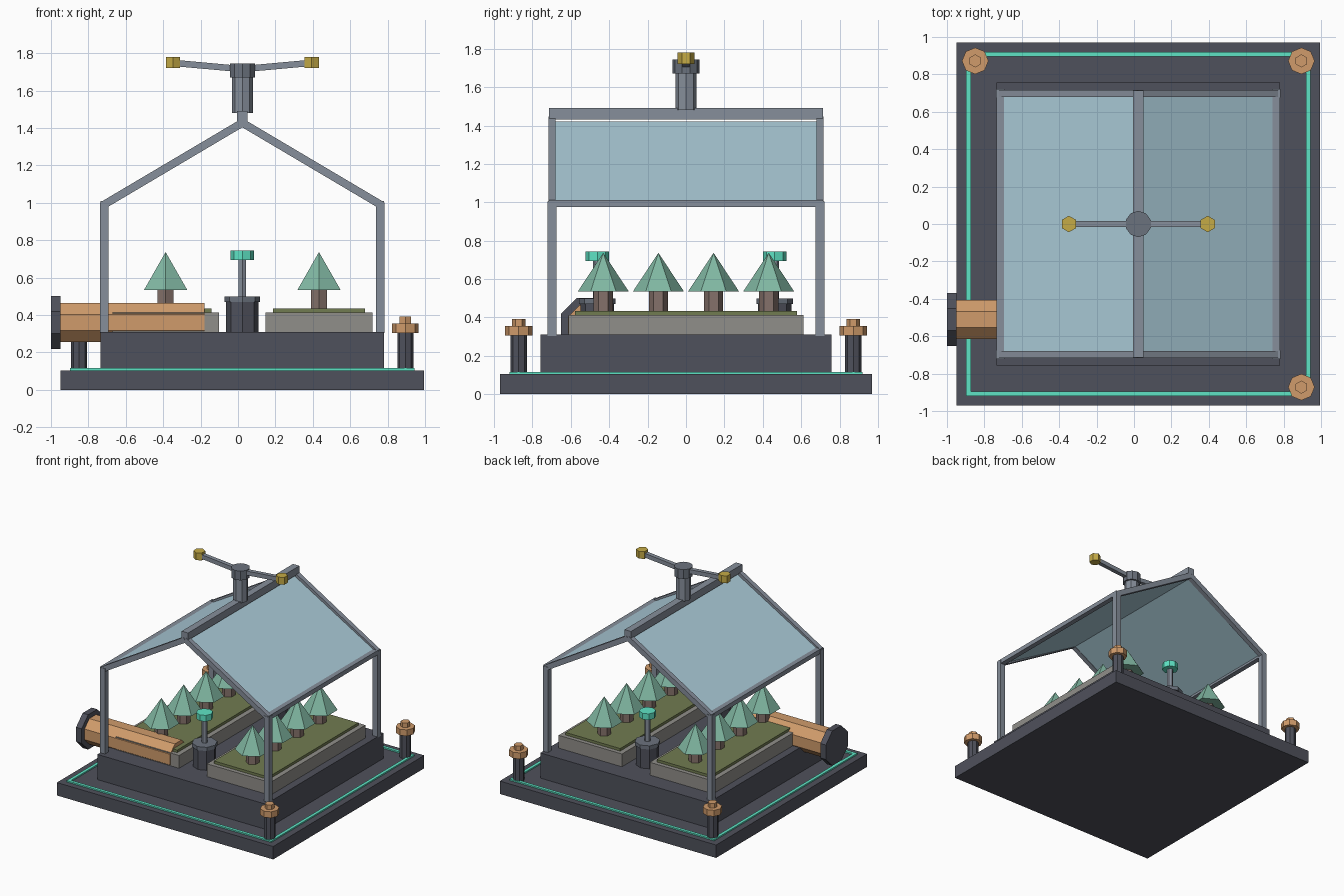
import bpy, math
from mathutils import Vector

if "Cube" in bpy.data.objects:
    bpy.data.objects.remove(bpy.data.objects["Cube"])

CX = 0.023  # centre line of the building


def material(name, hexcode):
    m = bpy.data.materials.new(name)
    rgb = [int(hexcode[i:i + 2], 16) / 255 for i in (0, 2, 4)]
    m.diffuse_color = [c ** 2.2 for c in rgb] + [1]
    m.use_nodes = True
    m.node_tree.nodes["Principled BSDF"].inputs["Base Color"].default_value = m.diffuse_color
    return m


DARK = material("dark_metal", "50525c")
STEEL = material("steel", "858d99")
IRON = material("iron", "6b727d")
TEAL = material("teal_glow", "5fe3c4")
COPPER = material("copper", "cf9a6b")
GOLD = material("gold", "c4aa48")
GLASS = material("glass", "aacbd8")
STONE = material("stone", "8f8d88")
SOIL = material("soil", "717b52")
BARK = material("bark", "84716a")
LEAF = material("leaf", "7fb5a0")


def finish(name, mat):
    ob = bpy.context.object
    ob.name = name
    ob.data.materials.append(mat)
    return ob


def box(name, loc, size, mat):
    bpy.ops.mesh.primitive_cube_add(size=1, location=loc)
    ob = finish(name, mat)
    ob.scale = size
    return ob


def bar(name, a, b, width_y, thick, mat):
    """Box running from a to b in the xz plane."""
    a, b = Vector(a), Vector(b)
    d = b - a
    ob = box(name, (a + b) / 2, (d.length, width_y, thick), mat)
    ob.rotation_euler.y = -math.atan2(d.z, d.x)
    return ob


def prism(name, x, y, z0, z1, r, sides, mat, r_top=None):
    bpy.ops.mesh.primitive_cone_add(vertices=sides, radius1=r,
                                    radius2=r if r_top is None else r_top,
                                    depth=z1 - z0, location=(x, y, (z0 + z1) / 2))
    return finish(name, mat)


def pipe(name, x0, x1, y, z, r, mat):
    """Octagonal pipe along x with a flat on top."""
    bpy.ops.mesh.primitive_cylinder_add(vertices=8, radius=r, depth=x1 - x0,
                                        location=((x0 + x1) / 2, y, z),
                                        rotation=(0, math.pi / 2, 0))
    ob = finish(name, mat)
    ob.rotation_euler = (0, math.pi / 2, 0)
    for v in ob.data.vertices:
        c, s = math.cos(math.pi / 8), math.sin(math.pi / 8)
        px, py = v.co.x, v.co.y
        v.co.x, v.co.y = c * px - s * py, s * px + c * py
    return ob


# base slab and plinth
box("base_slab", (CX, 0, 0.0525), (1.945, 1.94, 0.105), DARK)
box("plinth", (CX, 0, 0.205), (1.514, 1.514, 0.21), DARK)

# glowing strip round the base
for s in (-1, 1):
    box("glow_strip_x", (CX, s * 0.908, 0.108), (1.841, 0.025, 0.016), TEAL)
    box("glow_strip_y", (CX + s * 0.908, 0, 0.108), (0.025, 1.841, 0.016), TEAL)

# corner bollards (none where the pipe enters)
for sx, sy in ((-1, 1), (1, 1), (1, -1)):
    x, y = CX + sx * 0.872, sy * 0.872
    prism("bollard_post", x, y, 0.1, 0.31, 0.043, 8, DARK)
    prism("bollard_cap", x, y, 0.305, 0.355, 0.071, 8, COPPER)
    prism("bollard_knob", x, y, 0.35, 0.393, 0.035, 6, COPPER)

# greenhouse frame and roof
for s in (-1, 1):
    for y in (-0.698, 0.698):
        box("corner_post", (CX + s * 0.737, y, 0.653), (0.045, 0.045, 0.7), STEEL)
        bar("rafter", (CX + s * 0.74, y, 0.99), (CX, y, 1.428), 0.038, 0.042, STEEL)
    box("eave_beam", (CX + s * 0.737, 0, 0.993), (0.04, 1.43, 0.036), STEEL)
    bar("roof_glass", (CX + s * 0.735, 0, 0.992), (CX, 0, 1.415), 1.375, 0.015, GLASS)
box("ridge_beam", (CX, 0, 1.461), (0.057, 1.43, 0.06), STEEL)

# rooftop sprinkler mast
prism("mast", CX, 0, 1.48, 1.68, 0.056, 8, STEEL)
prism("mast_head", CX, 0, 1.67, 1.745, 0.07, 10, IRON)
for s in (-1, 1):
    bar("sprinkler_arm", (CX, 0, 1.715), (CX + s * 0.365, 0, 1.748), 0.034, 0.034, STEEL)
    prism("sprinkler_tip", CX + s * 0.371, 0, 1.72, 1.78, 0.044, 6, GOLD)

# planting beds with trees
for s in (-1, 1):
    x = CX + s * 0.41
    box("planter", (x, 0, 0.361), (0.57, 1.222, 0.106), STONE)
    box("soil", (x, 0, 0.421), (0.49, 1.155, 0.028), SOIL)
    for i in range(4):
        y = -0.431 + i * 0.2873
        prism("tree_trunk", x, y, 0.43, 0.545, 0.05, 6, BARK)
        prism("tree_crown", x, y, 0.535, 0.737, 0.133, 6, LEAF, 0)

# lamps on the aisle
for y in (-0.462, 0.462):
    prism("lamp_base", CX, y, 0.305, 0.475, 0.087, 8, DARK)
    prism("lamp_collar", CX, y, 0.47, 0.5, 0.095, 8, IRON)
    prism("lamp_stem", CX, y, 0.49, 0.705, 0.023, 6, STEEL)
    prism("lamp_cap", CX, y, 0.695, 0.745, 0.062, 8, TEAL)

# feed pipe with end flange
pipe("feed_pipe", -0.97, -0.18, -0.51, 0.361, 0.113, COPPER)
pipe("pipe_flange", -1.0, -0.95, -0.51, 0.361, 0.153, DARK)
